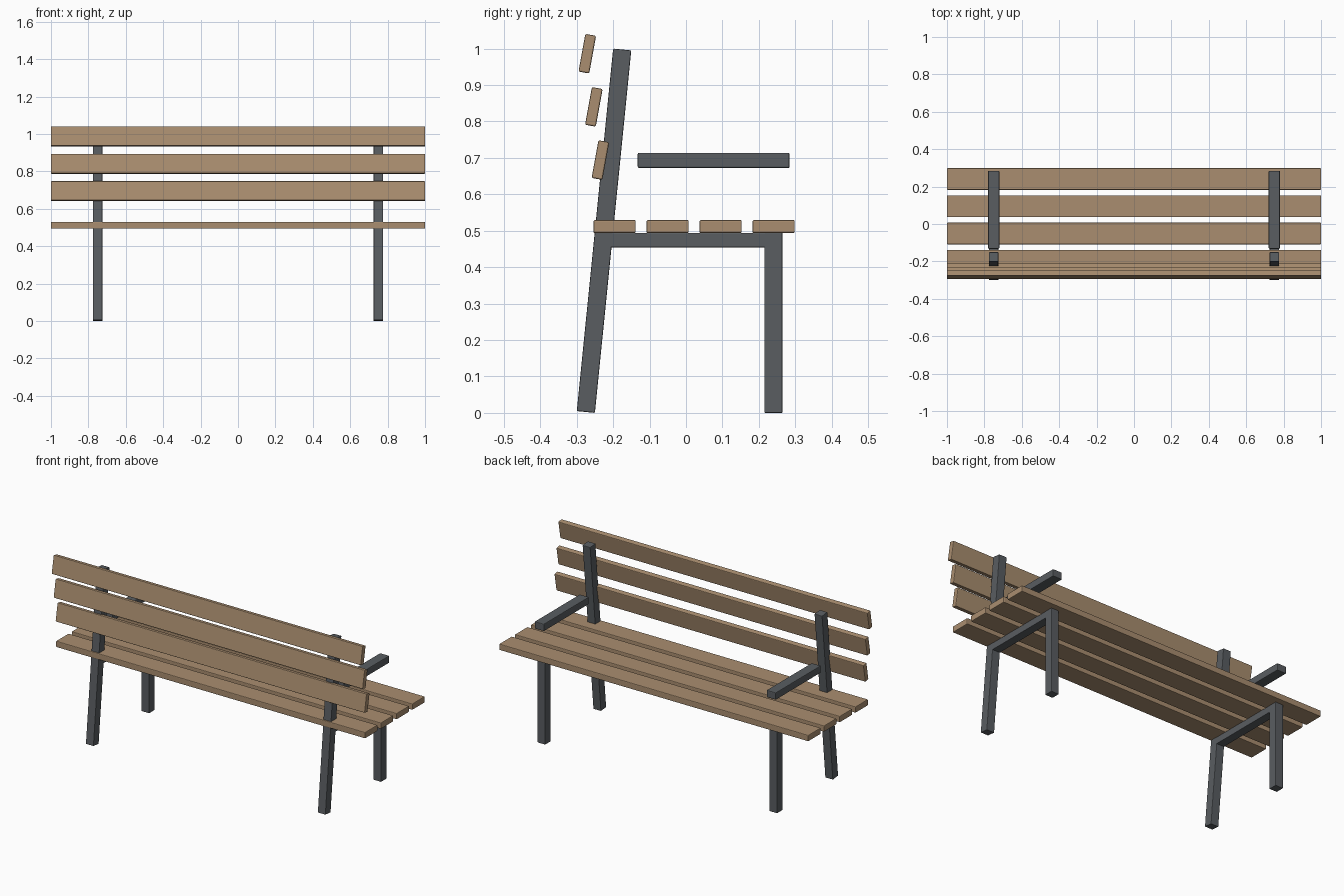
import bpy, bmesh
from mathutils import Matrix

if "Cube" in bpy.data.objects:
    bpy.data.objects.remove(bpy.data.objects["Cube"])


def material(name, rgb):
    m = bpy.data.materials.new(name)
    m.diffuse_color = (*rgb, 1)
    m.use_nodes = True
    m.node_tree.nodes["Principled BSDF"].inputs["Base Color"].default_value = m.diffuse_color
    return m


WOOD = material("wood", (0.40, 0.27, 0.16))
METAL = material("metal", (0.10, 0.11, 0.12))


def beam(name, loc, size, mat, tilt=0.0, bevel=0.003):
    """Softly bevelled box; positive tilt leans its top towards +y."""
    me = bpy.data.meshes.new(name)
    bm = bmesh.new()
    bmesh.ops.create_cube(bm, size=1, matrix=Matrix.Diagonal((*size, 1)))
    bmesh.ops.bevel(bm, geom=bm.edges[:], offset=bevel, segments=2,
                    profile=0.5, affect='EDGES')
    bm.to_mesh(me)
    bm.free()
    me.materials.append(mat)
    ob = bpy.data.objects.new(name, me)
    ob.location = loc
    ob.rotation_euler.x = -tilt
    bpy.context.collection.objects.link(ob)
    return ob


# Seat slats
for i in range(4):
    beam(f"seat_slat_{i + 1}", (0, -0.196 + 0.1455 * i, 0.5115),
         (2.0, 0.116, 0.036), WOOD, bevel=0.004)

# Backrest slats
for i in range(3):
    beam(f"back_slat_{i + 1}", (0, -0.235 - 0.018 * i, 0.694 + 0.146 * i),
         (2.0, 0.03, 0.105), WOOD, tilt=0.18, bevel=0.004)

# Side frames
for side, x in (("left", -0.75), ("right", 0.75)):
    beam(f"back_post_{side}", (x, -0.225, 0.5), (0.05, 0.05, 1.0), METAL, tilt=0.1)
    beam(f"front_leg_{side}", (x, 0.24, 0.2475), (0.05, 0.05, 0.495), METAL)
    beam(f"seat_rail_{side}", (x, 0.0075, 0.474), (0.05, 0.465, 0.04), METAL)
    beam(f"armrest_{side}", (x, 0.076, 0.693), (0.06, 0.417, 0.042), METAL, bevel=0.004)
